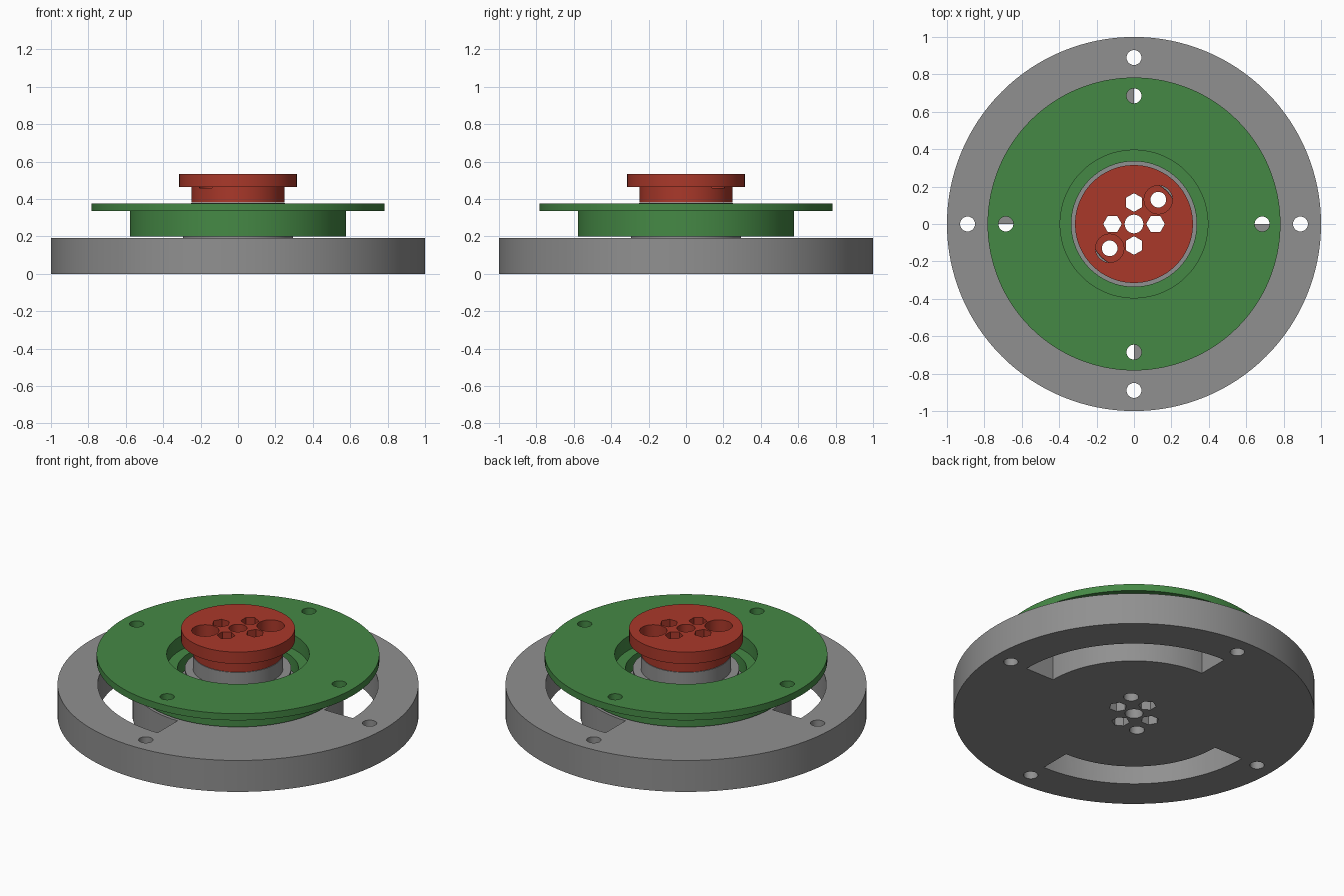
import bpy, bmesh, math
from math import cos, sin, pi, radians

if "Cube" in bpy.data.objects:
    bpy.data.objects.remove(bpy.data.objects["Cube"])


def material(name, rgb):
    m = bpy.data.materials.new(name)
    m.diffuse_color = (*rgb, 1)
    m.use_nodes = True
    m.node_tree.nodes["Principled BSDF"].inputs["Base Color"].default_value = m.diffuse_color
    return m


GREY = material("grey", (0.28, 0.28, 0.28))
GREEN = material("green", (0.06, 0.25, 0.06))
RED = material("red", (0.40, 0.04, 0.023))


def make_object(name, bm, mat=None):
    bmesh.ops.recalc_face_normals(bm, faces=bm.faces)
    mesh = bpy.data.meshes.new(name)
    bm.to_mesh(mesh)
    bm.free()
    ob = bpy.data.objects.new(name, mesh)
    bpy.context.collection.objects.link(ob)
    if mat:
        mesh.materials.append(mat)
    return ob


def lathe(bm, profile, n, x=0, y=0, turn=0):
    """Revolve (radius, z) points; solid when ends are capped, ring when closed."""
    rings = [[bm.verts.new((x + r * cos(turn + 2 * pi * i / n),
                            y + r * sin(turn + 2 * pi * i / n), z))
              for i in range(n)] for r, z in profile]
    for a, b in zip(rings, rings[1:]):
        for i in range(n):
            j = (i + 1) % n
            bm.faces.new((a[i], a[j], b[j], b[i]))
    return rings


def solid(bm, profile, n, x=0, y=0, turn=0):
    rings = lathe(bm, profile, n, x, y, turn)
    bm.faces.new(rings[0])
    bm.faces.new(rings[-1])


def arc_slot(bm, r0, r1, start, z0, z1, n=24):
    """Quarter-circle block used to cut a curved slot."""
    cols = []
    for i in range(n + 1):
        a = start + pi / 2 * i / n
        cols.append([bm.verts.new((r * cos(a), r * sin(a), z))
                     for r, z in ((r0, z0), (r1, z0), (r1, z1), (r0, z1))])
    for a, b in zip(cols, cols[1:]):
        for k in range(4):
            m = (k + 1) % 4
            bm.faces.new((a[k], a[m], b[m], b[k]))
    bm.faces.new(cols[0])
    bm.faces.new(cols[-1])


def cut(ob, bm):
    """Subtract the cutter mesh, bake the result and drop the cutter."""
    cutter = make_object("cutter", bm)
    cutter.hide_render = True
    mod = ob.modifiers.new("holes", "BOOLEAN")
    mod.object, mod.operation, mod.solver = cutter, "DIFFERENCE", "EXACT"
    bpy.context.view_layer.objects.active = ob
    bpy.ops.object.select_all(action="DESELECT")
    ob.select_set(True)
    bpy.ops.object.modifier_apply(modifier=mod.name)
    bpy.data.objects.remove(cutter)
    bpy.ops.object.shade_smooth_by_angle(angle=radians(30))


def bolt_circle(bm, dist, r, z0, z1):
    for k in range(4):
        a = k * pi / 2
        solid(bm, [(r, z0), (r, z1)], 32, dist * cos(a), dist * sin(a))


def hub_holes(bm, z0, z1, head=None):
    """Centre hole, four hexagonal holes and two screw holes."""
    solid(bm, [(0.05, z0), (0.05, z1)], 32)
    for k in range(4):
        a = k * pi / 2
        solid(bm, [(0.05, z0), (0.05, z1)], 6, 0.115 * cos(a), 0.115 * sin(a), a)
    profile = [(0.042, z0), (0.042, z1)]
    if head:
        profile = [(0.042, z0), (0.042, head), (0.076, head), (0.076, z1)]
    for s in (1, -1):
        solid(bm, profile, 32, s * 0.13, s * 0.13)


# Base disc with bearing shoulder and shaft stub
bm = bmesh.new()
solid(bm, [(1, 0), (1, 0.192), (0.295, 0.192), (0.295, 0.29),
           (0.25, 0.29), (0.25, 0.38)], 128)
base = make_object("base", bm, GREY)
bm = bmesh.new()
bolt_circle(bm, 0.89, 0.04, -0.1, 0.3)
hub_holes(bm, -0.1, 0.5)
for start in (0, pi):
    arc_slot(bm, 0.585, 0.777, start, -0.1, 0.3)
cut(base, bm)

# Flanged ring with bearing recess
bm = bmesh.new()
profile = [(0.335, 0.2), (0.578, 0.2), (0.578, 0.336), (0.783, 0.336),
           (0.783, 0.377), (0.395, 0.377), (0.395, 0.29), (0.335, 0.29)]
lathe(bm, profile + profile[:1], 128)
bmesh.ops.remove_doubles(bm, verts=bm.verts, dist=1e-5)
ring = make_object("flanged_ring", bm, GREEN)
bm = bmesh.new()
bolt_circle(bm, 0.685, 0.04, 0.3, 0.45)
cut(ring, bm)

# Clamping cap on the shaft
bm = bmesh.new()
solid(bm, [(0.248, 0.381), (0.248, 0.463), (0.315, 0.463), (0.315, 0.535)], 128)
cap = make_object("cap", bm, RED)
bm = bmesh.new()
hub_holes(bm, 0.3, 0.6, head=0.46)
cut(cap, bm)
